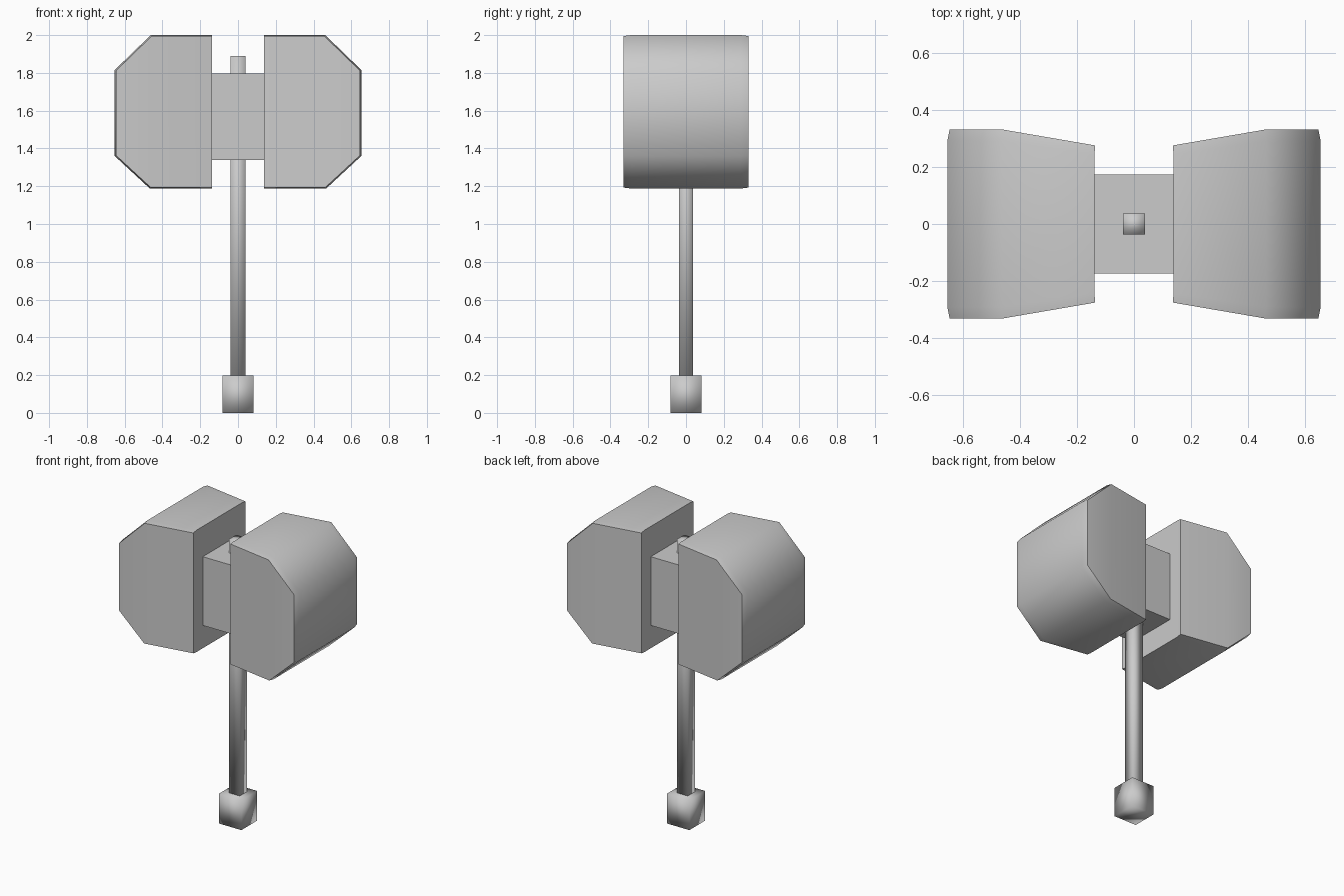
import bpy, bmesh, math

if "Cube" in bpy.data.objects:
    bpy.data.objects.remove(bpy.data.objects["Cube"])


def finish(name, bm, angle):
    bmesh.ops.recalc_face_normals(bm, faces=bm.faces[:])
    me = bpy.data.meshes.new(name)
    bm.to_mesh(me)
    bm.free()
    ob = bpy.data.objects.new(name, me)
    bpy.context.collection.objects.link(ob)
    bpy.ops.object.select_all(action='DESELECT')
    ob.select_set(True)
    bpy.context.view_layer.objects.active = ob
    bpy.ops.object.shade_smooth_by_angle(angle=math.radians(angle))
    return ob


def box(name, hx, hy, z0, z1, angle=30):
    bm = bmesh.new()
    bmesh.ops.create_cube(bm, size=1)
    for v in bm.verts:
        v.co.x *= 2 * hx
        v.co.y *= 2 * hy
        v.co.z = z0 + (v.co.z + 0.5) * (z1 - z0)
    return finish(name, bm, angle)


# x, z outline of one striking block (inner edge narrower in depth)
PROFILE = [(0.138, 1.188), (0.467, 1.188), (0.653, 1.36),
           (0.653, 1.815), (0.462, 2.0), (0.138, 2.0)]
ZMID = 1.594


def block(name, side):
    bm = bmesh.new()
    rings = []
    # slightly crowned rim: the first and last rings are pulled inwards
    for s, k in ((-1, 0.988), (-0.88, 1), (0.88, 1), (1, 0.988)):
        ring = []
        for x, z in PROFILE:
            depth = 0.275 if x < 0.2 else 0.33
            ring.append(bm.verts.new((side * x * k, s * depth,
                                      ZMID + (z - ZMID) * k)))
        rings.append(ring)
    n = len(PROFILE)
    for a, b in zip(rings, rings[1:]):
        for i in range(n):
            j = (i + 1) % n
            bm.faces.new((a[i], a[j], b[j], b[i]))
    # each end folds where the taper begins
    for r in (rings[0], rings[-1]):
        bm.faces.new((r[0], r[1], r[4], r[5]))
        bm.faces.new((r[1], r[2], r[3], r[4]))
    return finish(name, bm, 55)


block("head_block_left", -1)
block("head_block_right", 1)

# Centre of the head
box("head_core", 0.145, 0.174, 1.34, 1.798)

# Smooth-shaded square handle and grip end
box("handle", 0.039, 0.037, 0.1, 1.89, 180)
box("pommel", 0.083, 0.083, 0.0, 0.198, 180)
